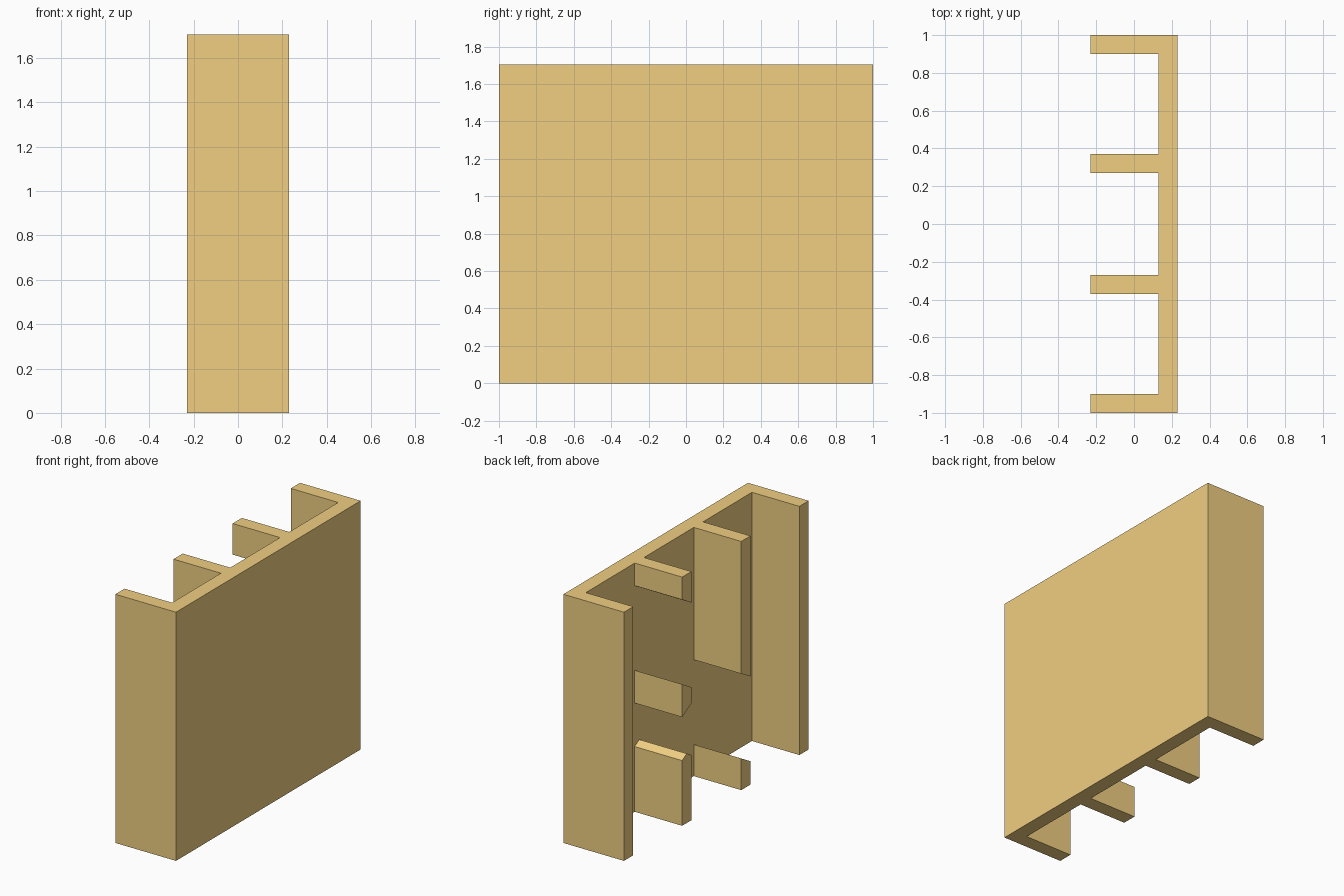
import bpy
import bmesh
from mathutils import Vector

if "Cube" in bpy.data.objects:
    bpy.data.objects.remove(bpy.data.objects["Cube"])

HEIGHT = 1.705
X_FRONT, X_PANEL, X_BACK = -0.23, 0.13, 0.23
INNER, OUTER = 0.27, 0.37        # divider thickness range in |y|

wood = bpy.data.materials.new("warm_wood")
wood.diffuse_color = (0.87, 0.62, 0.22, 1)
wood.use_nodes = True
wood.node_tree.nodes["Principled BSDF"].inputs["Base Color"].default_value = wood.diffuse_color


def prism(name, profile, direction):
    """Extrude a closed planar profile along a direction."""
    bm = bmesh.new()
    face = bm.faces.new([bm.verts.new(p) for p in profile])
    new = bmesh.ops.extrude_face_region(bm, geom=[face])["geom"]
    verts = [v for v in new if isinstance(v, bmesh.types.BMVert)]
    bmesh.ops.translate(bm, verts=verts, vec=Vector(direction))
    bmesh.ops.recalc_face_normals(bm, faces=bm.faces[:])
    mesh = bpy.data.meshes.new(name)
    bm.to_mesh(mesh)
    bm.free()
    mesh.materials.append(wood)
    obj = bpy.data.objects.new(name, mesh)
    bpy.context.collection.objects.link(obj)
    return obj


def divider(name, yz):
    """Divider piece: a y-z outline running from the front edge to the panel."""
    return prism(name, [(X_FRONT, y, z) for y, z in yz],
                 (X_PANEL - X_FRONT, 0, 0))


# Back panel with both side walls, one U-shaped plan
plan = [(X_BACK, -1), (X_BACK, 1), (X_FRONT, 1), (X_FRONT, 0.9),
        (X_PANEL, 0.9), (X_PANEL, -0.9), (X_FRONT, -0.9), (X_FRONT, -1)]
prism("panel_and_side_walls", [(x, y, 0) for x, y in plan], (0, 0, HEIGHT))

# Divider on the +y side: three pieces with 30 degree slanted ends
divider("back_divider_top", [(INNER, 1.492), (OUTER, 1.55),
                             (OUTER, HEIGHT), (INNER, HEIGHT)])
divider("back_divider_middle", [(INNER, 0.803), (OUTER, 0.745),
                                (OUTER, 0.97), (INNER, 0.912)])
divider("back_divider_bottom", [(INNER, 0), (OUTER, 0), (OUTER, 0.447),
                                (0.32, 0.476), (INNER, 0.447)])

# Divider on the -y side: long upper piece and short foot
divider("front_divider_top", [(-OUTER, 0.742), (-INNER, 0.798),
                              (-INNER, HEIGHT), (-OUTER, HEIGHT)])
divider("front_divider_bottom", [(-OUTER, 0), (-INNER, 0),
                                 (-INNER, 0.217), (-OUTER, 0.16)])
